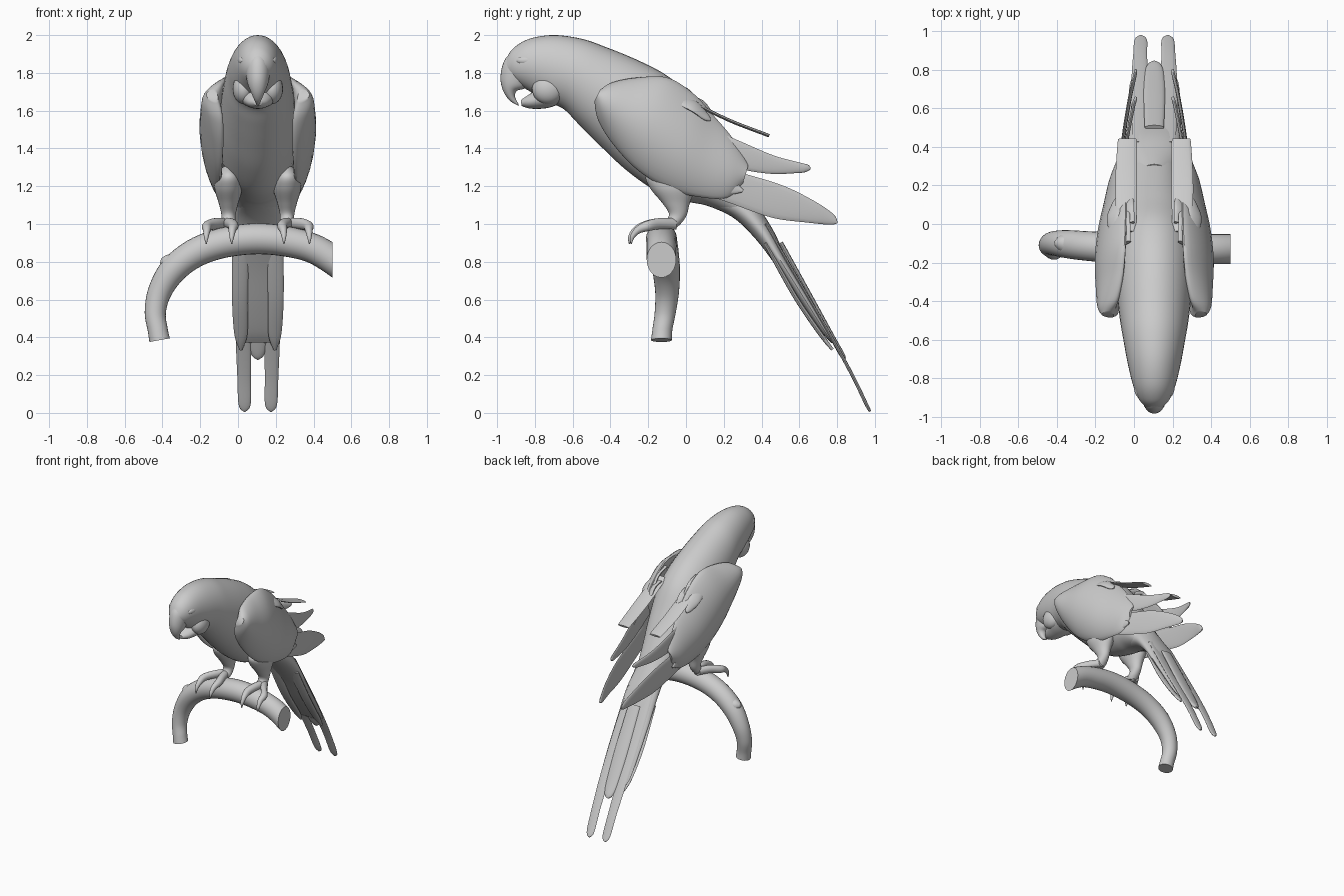
import bpy, bmesh, math
from mathutils import Vector as V

CX = 0.105  # bird's centre line


def loft(name, secs, n=24, sub=6, s=1, cx=CX, cut=None):
    """Smooth loft; section = (top, bottom, half-width vector, bow in x)."""
    keys = [list(t) + list(b) + list(w) + [bow] for t, b, w, bow in secs]
    rows = []
    for i in range(len(keys) - 1):
        p0, p1, p2, p3 = (keys[max(0, min(len(keys) - 1, i + d))] for d in (-1, 0, 1, 2))
        for k in range(sub):
            t = k / sub
            rows.append([0.5 * (2*b + (c-a)*t + (2*a-5*b+4*c-d)*t*t + (3*b-a-3*c+d)*t**3)
                         for a, b, c, d in zip(p0, p1, p2, p3)])
    rows.append(keys[-1])
    bm = bmesh.new()
    rings = []
    for r in rows:
        T, B, W, bow = V(r[0:3]), V(r[3:6]), V(r[6:9]), r[9]
        ring = []
        for j in range(n):
            a = 2 * math.pi * j / n
            p = (T + B) / 2 + (T - B) / 2 * math.sin(a) + W * math.cos(a)
            p.x += bow * math.cos(a) ** 2
            ring.append(bm.verts.new((cx + s * p.x, p.y, p.z)))
        rings.append(ring)
    for a, b in zip(rings, rings[1:]):
        for j in range(n):
            bm.faces.new((a[j], a[(j+1) % n], b[(j+1) % n], b[j]))
    bm.faces.new(rings[0])
    bm.faces.new(rings[-1])
    if cut:  # trim flat at x = cut
        g = bm.verts[:] + bm.edges[:] + bm.faces[:]
        res = bmesh.ops.bisect_plane(bm, geom=g, plane_co=(cut, 0, 0), plane_no=(1, 0, 0), clear_outer=True)
        edges = [e for e in res["geom_cut"] if isinstance(e, bmesh.types.BMEdge)]
        bmesh.ops.contextual_create(bm, geom=edges)
    bmesh.ops.recalc_face_normals(bm, faces=bm.faces)
    return finish(name, bm)


def finish(name, bm):
    me = bpy.data.meshes.new(name)
    bm.to_mesh(me)
    bm.free()
    ob = bpy.data.objects.new(name, me)
    bpy.context.collection.objects.link(ob)
    bpy.context.view_layer.objects.active = ob
    ob.select_set(True)
    bpy.ops.object.shade_smooth_by_angle(angle=math.radians(50))
    ob.select_set(False)
    return ob


def side_loft(name, rows, dx=0, **kw):
    """Rows of (top y, top z, bottom y, bottom z, half width)."""
    return loft(name, [((dx, a, b), (dx, c, d), (w, 0, 0), 0) for a, b, c, d, w in rows], **kw)


def tube(name, pts, ref, **kw):
    """Round tube through (x, y, z, radius) points."""
    P, ref, secs = [V(p[:3]) for p in pts], V(ref), []
    for i, p in enumerate(P):
        t = P[min(i+1, len(P)-1)] - P[max(i-1, 0)]
        u = t.cross(ref).normalized() * pts[i][3]
        secs.append((p + u, p - u, ref * pts[i][3], 0))
    return loft(name, secs, **kw)


def feather(name, pts, edge, normal, s=1, thick=0.009):
    """Flat feather through (x, y, z, half width) points."""
    e, nrm = V(edge).normalized(), V(normal).normalized()
    secs = [(V(p[:3]) + e*p[3], V(p[:3]) - e*p[3], nrm * min(thick, p[3]), 0) for p in pts]
    return loft(name, secs, n=16, s=s)


def ball(name, c, r, s=1):
    bm = bmesh.new()
    bmesh.ops.create_uvsphere(bm, u_segments=24, v_segments=16, radius=1)
    for v in bm.verts:
        v.co = (CX + s*(c[0] + v.co.x*r[0]), c[1] + v.co.y*r[1], c[2] + v.co.z*r[2])
    bmesh.ops.recalc_face_normals(bm, faces=bm.faces)
    return finish(name, bm)


# Body with head and neck
side_loft("body", [
    (-.955, 1.87, -.95, 1.78, .04), (-.915, 1.93, -.90, 1.745, .08),
    (-.83, 1.98, -.84, 1.71, .11), (-.70, 2.0, -.74, 1.65, .138),
    (-.55, 1.98, -.65, 1.61, .16), (-.42, 1.935, -.57, 1.53, .178),
    (-.25, 1.865, -.45, 1.41, .195), (-.10, 1.785, -.31, 1.28, .205),
    (.03, 1.67, -.15, 1.17, .20), (.14, 1.49, .0, 1.12, .175),
    (.24, 1.32, .10, 1.10, .145), (.35, 1.13, .21, 1.06, .12)], n=40)

# Beak
side_loft("upper_beak", [
    (-.91, 1.925, -.80, 1.82, .06), (-.962, 1.865, -.83, 1.76, .064),
    (-.982, 1.78, -.85, 1.72, .056), (-.97, 1.71, -.895, 1.705, .04),
    (-.935, 1.655, -.905, 1.675, .022), (-.885, 1.625, -.887, 1.635, .005)])
side_loft("lower_beak", [
    (-.62, 1.74, -.64, 1.65, .10), (-.70, 1.73, -.71, 1.62, .105), (-.77, 1.72, -.77, 1.61, .085),
    (-.84, 1.68, -.83, 1.612, .055), (-.875, 1.655, -.87, 1.625, .02)])

# Tail: covert slab, centre feather
side_loft("tail_base", [
    (.31, 1.21, .08, 1.11, .11), (.385, 1.09, .24, 1.04, .125), (.46, .97, .36, .93, .135),
    (.54, .81, .475, .78, .137), (.67, .59, .615, .57, .134), (.75, .44, .715, .43, .125),
    (.785, .37, .77, .37, .10)])
TAIL_N = (0, .85, .52)
feather("tail_centre_feather", [(0, .50, .90, .05), (0, .66, .61, .055), (0, .78, .39, .05),
        (0, .825, .31, .035), (0, .84, .285, .008)], (1, 0, 0), TAIL_N, thick=.014)

WING_N = (1, .25, 0)
for s, side in ((1, "right"), (-1, "left")):
    # Face
    ball(side + "_cheek", (.075, -.73, 1.715), (.058, .085, .08), s)
    ball(side + "_brow", (.078, -.82, 1.865), (.03, .08, .03), s)
    ball(side + "_eye", (.092, -.82, 1.83), (.015, .022, .02), s)

    # Tail feathers
    feather(side + "_long_tail_feather", [
        (.06, .42, 1.0, .05), (.07, .60, .69, .05), (.075, .77, .40, .042), (.073, .88, .20, .036),
        (.07, .955, .045, .032), (.07, .975, .008, .006)], (1, 0, 0), TAIL_N, s)
    feather(side + "_outer_tail_feather", [
        (.09, .42, .90, .045), (.095, .575, .62, .042), (.09, .71, .42, .035),
        (.09, .775, .335, .008)], (1, 0, 0), TAIL_N, s, .012)

    # Folded wing: bowed shell over the flank
    wing = [(-.455, 1.71, -.485, 1.65, .24, .225, .03, .01),
            (-.39, 1.75, -.465, 1.55, .20, .20, .05, .045),
            (-.26, 1.775, -.385, 1.42, .17, .195, .055, .066),
            (-.10, 1.775, -.25, 1.28, .155, .20, .055, .075),
            (.04, 1.69, -.08, 1.18, .15, .205, .045, .068),
            (.15, 1.57, .09, 1.14, .15, .205, .03, .05),
            (.25, 1.45, .22, 1.14, .16, .195, .018, .035),
            (.33, 1.31, .30, 1.21, .175, .18, .008, .015)]
    loft(side + "_wing", [((tx, a, b), (bx, c, d), (w, 0, 0), bow)
                          for a, b, c, d, tx, bx, w, bow in wing], n=32, s=s)

    # Flight feathers
    feather(side + "_lower_primary", [
        (.21, .05, 1.26, .08), (.185, .25, 1.195, .085), (.155, .48, 1.12, .09),
        (.125, .66, 1.065, .06), (.10, .77, 1.025, .03), (.095, .80, 1.008, .006)],
        (0, .3, .95), WING_N, s)
    feather(side + "_upper_primary", [
        (.19, .06, 1.46, .07), (.17, .27, 1.37, .07), (.14, .45, 1.315, .05),
        (.11, .60, 1.297, .028), (.10, .64, 1.295, .02), (.095, .658, 1.293, .006)],
        (0, .25, .97), WING_N, s)
    feather(side + "_secondary", [
        (.21, .02, 1.30, .08), (.21, .15, 1.24, .07), (.20, .25, 1.19, .035),
        (.195, .30, 1.175, .008)], (0, .4, .9), WING_N, s)
    # Nearly level back feather with a blunt end
    feather(side + "_back_feather", [
        (.14, -.04, 1.68, .045), (.145, .10, 1.61, .055), (.145, .25, 1.54, .056),
        (.14, .42, 1.475, .05), (.14, .44, 1.467, .045)], (1, 0, 0), (0, .35, .93), s)
    # Ruffled coverts on the upper wing
    for i, (x, y, z, l) in enumerate([(.20, -.20, 1.72, .18), (.15, -.10, 1.73, .18),
                                      (.20, -.05, 1.66, .18), (.13, .0, 1.66, .14)]):
        feather(f"{side}_covert_{i+1}", [
            (x, y, z, .035), (x + .01, y + l*.5, z - l*.2, .045),
            (x, y + l*.85, z - l*.5, .028), (x, y + l, z - l*.62, .005)],
            (.75, -.3, -.5), (.5, .4, .75), s, .014)

    # Leg and gripping toes
    side_loft(side + "_leg", [
        (.0, 1.32, -.12, 1.32, .01), (.045, 1.26, -.21, 1.26, .065), (.05, 1.19, -.19, 1.19, .075),
        (.02, 1.11, -.125, 1.11, .052), (.005, 1.05, -.09, 1.05, .038),
        (-.02, 1.01, -.12, 1.0, .038), (-.05, .98, -.12, .98, .03)], dx=.155, s=s)
    for i, (x, ext) in enumerate([(.13, 0), (.265, .01)]):
        tube(f"{side}_toe_{i+1}", [
            (.165, -.05, 1.0, .03), ((.165 + x)/2, -.13, 1.003, .03), (x, -.21 + ext, .99, .028),
            (x + .005, -.265 + ext, .967, .02), (x + .008, -.295 + ext, .93, .012),
            (x + .008, -.30 + ext, .895, .003)], (1, 0, 0), n=14, s=s)

# Curved branch, cut flat at its right end, with a small twig stub
tube("branch", [
    (.58, -.13, .755, .078), (.42, -.13, .86, .078), (.27, -.13, .905, .08), (.10, -.13, .922, .082),
    (-.08, -.125, .90, .08), (-.23, -.115, .845, .077), (-.345, -.105, .755, .073),
    (-.415, -.10, .64, .063), (-.438, -.11, .53, .056), (-.425, -.125, .44, .053),
    (-.415, -.13, .385, .055)], (0, 1, 0), cx=0, cut=.5)
tube("twig_stub", [(-.30, -.11, .77, .06), (-.36, -.105, .793, .05), (-.39, -.10, .80, .035),
     (-.41, -.10, .805, .012)], (0, 1, 0), cx=0)
